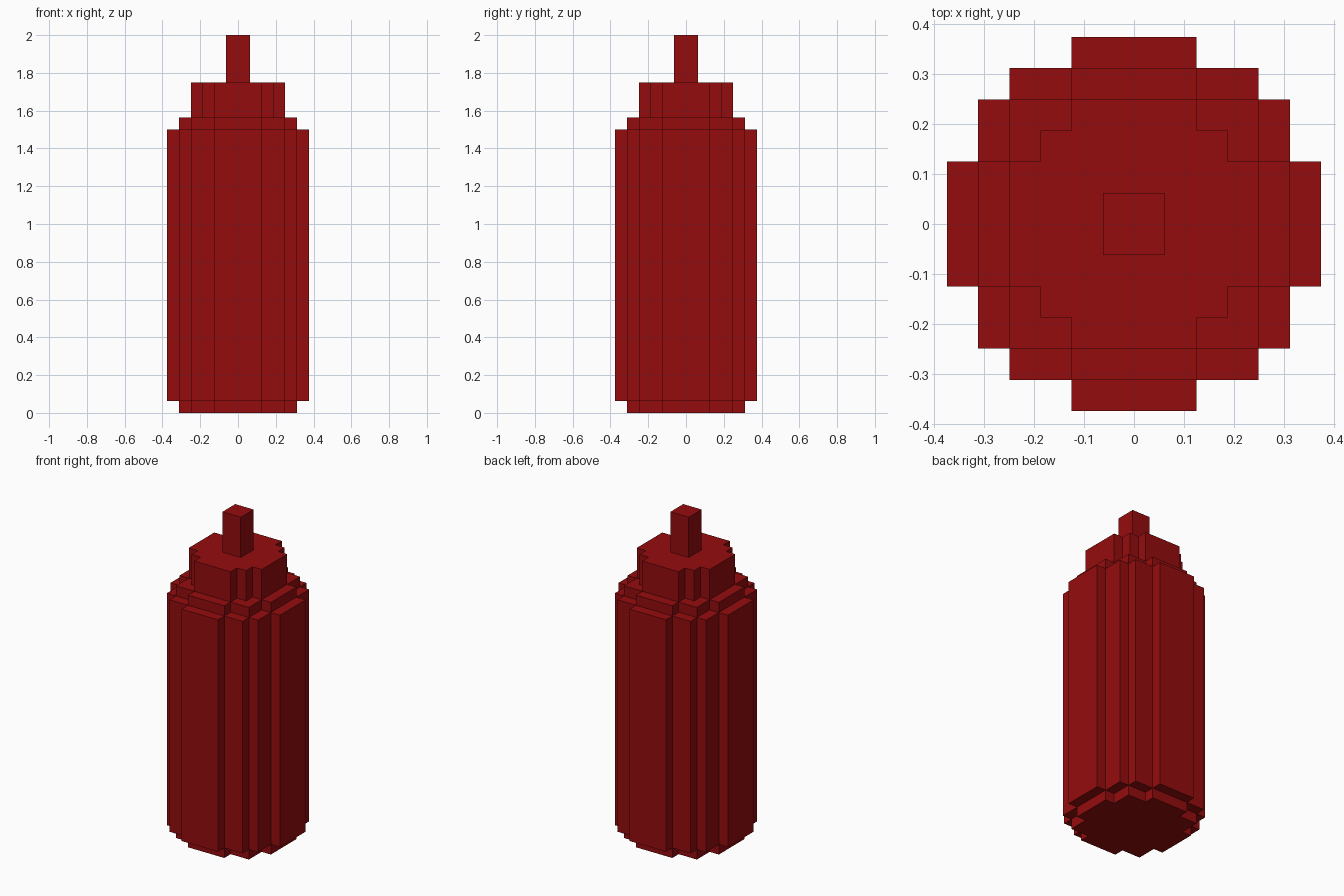
import bpy, bmesh

cube = bpy.data.objects.get("Cube")
if cube:
    bpy.data.objects.remove(cube, do_unlink=True)

U = 1 / 16  # size of one block

red = bpy.data.materials.new("dark red")
red.use_nodes = True
red.diffuse_color = (0.30, 0.0037, 0.0043, 1)
red.node_tree.nodes["Principled BSDF"].inputs["Base Color"].default_value = red.diffuse_color


def stepped_outline(steps):
    """Stair-stepped round outline; steps are (half width, half depth) in blocks."""
    quarter = []
    for i, (x, y) in enumerate(steps):
        quarter.append((x, y))
        if i + 1 < len(steps):
            quarter.append((steps[i + 1][0], y))
    points = []
    for _ in range(4):
        points += quarter
        quarter = [(-y, x) for x, y in quarter]  # next quarter turn
    return points


def prism(name, steps, z0, z1):
    """Extrude a stepped outline between two heights, in blocks."""
    bm = bmesh.new()
    base = bm.faces.new([bm.verts.new((x * U, y * U, z0 * U)) for x, y in stepped_outline(steps)])
    top = bmesh.ops.extrude_face_region(bm, geom=[base], use_keep_orig=True)["geom"]
    bmesh.ops.translate(bm, vec=(0, 0, (z1 - z0) * U),
                        verts=[g for g in top if isinstance(g, bmesh.types.BMVert)])
    bmesh.ops.recalc_face_normals(bm, faces=bm.faces)
    mesh = bpy.data.meshes.new(name)
    bm.to_mesh(mesh)
    bm.free()
    mesh.materials.append(red)
    bpy.context.collection.objects.link(bpy.data.objects.new(name, mesh))


wide = [(6, 2), (5, 4), (4, 5), (2, 6)]
medium = [(5, 2), (4, 4), (2, 5)]
narrow = [(4, 2), (3, 3), (2, 4)]

prism("foot", medium, 0, 1)
prism("body", wide, 1, 24)
prism("shoulder", medium, 24, 25)
prism("neck", narrow, 25, 28)
prism("tip", [(1, 1)], 28, 32)
